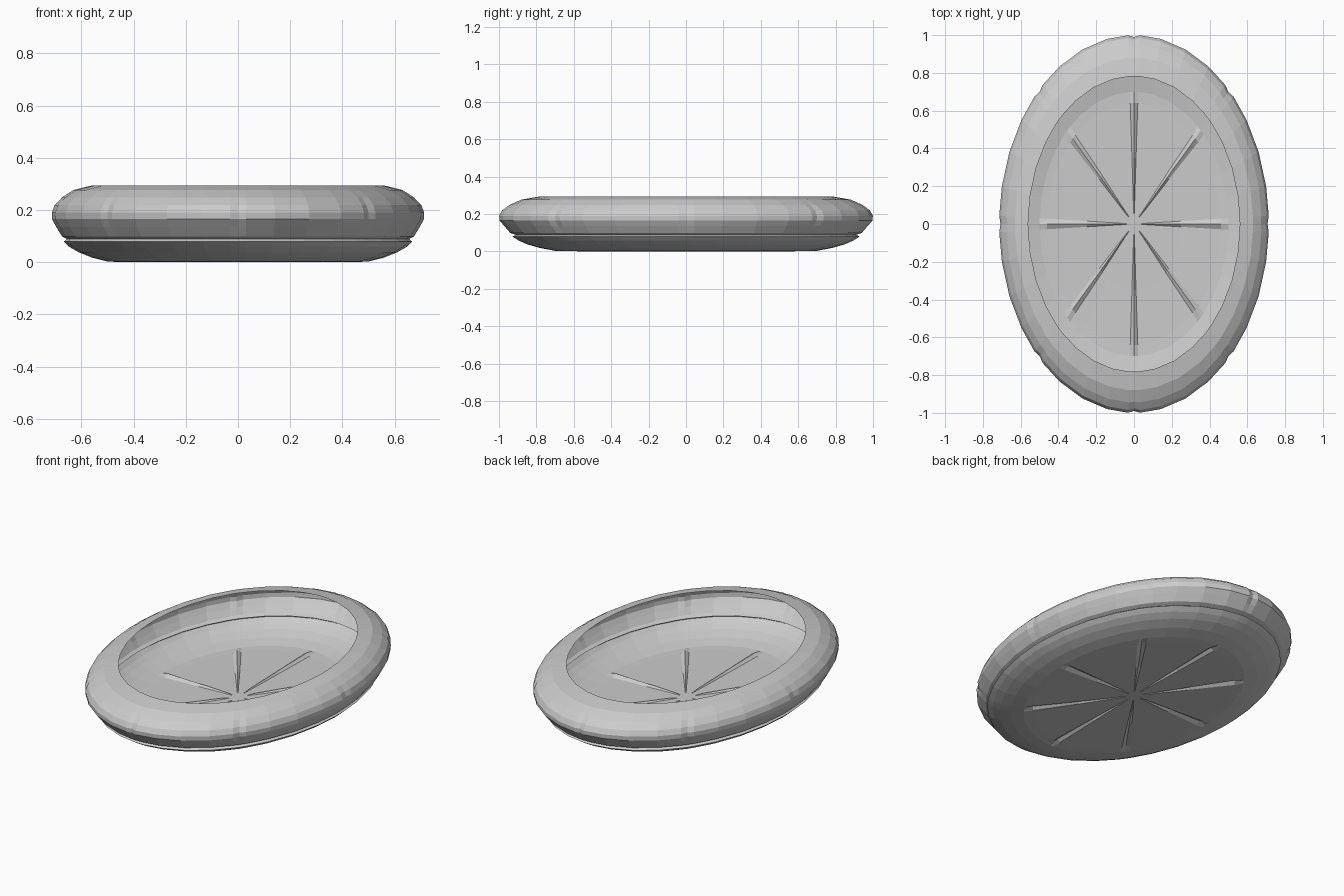
import bpy, bmesh, math

# Angles around the oval: eight stitched creases with narrow columns beside each
ANGLES = [(k * 45 + d, d == 0) for k in range(8)
          for d in (-2.5, 0, 2.5, 11.5, 22.5, 33.5)]


def oval_shell(name, profile, centre=False):
    """Loft oval rings (rx, ry, z, pinch_in, lift); pinch and lift act on creases."""
    bm = bmesh.new()
    rings = []
    for rx, ry, z, pinch, lift in profile:
        ring = []
        for deg, crease in ANGLES:
            a = math.radians(deg)
            s = 1 - pinch if crease else 1
            ring.append(bm.verts.new((rx * s * math.cos(a), ry * s * math.sin(a),
                                      z + (lift if crease else 0))))
        rings.append(ring)
    n = len(ANGLES)
    for lo, hi in zip(rings, rings[1:]):
        for i in range(n):
            j = (i + 1) % n
            bm.faces.new((lo[i], lo[j], hi[j], hi[i]))
    if centre:
        bm.faces.new(rings[0])
    bmesh.ops.recalc_face_normals(bm, faces=bm.faces)
    me = bpy.data.meshes.new(name)
    bm.to_mesh(me)
    bm.free()
    ob = bpy.data.objects.new(name, me)
    bpy.context.collection.objects.link(ob)
    return ob


# Shallow dish floor with radiating raised creases
oval_shell("base_dish", [
    (0.04, 0.055, 0.000, 0, 0.0),
    (0.07, 0.095, 0.000, 0, 0.006),
    (0.25, 0.350, 0.000, 0, 0.011),
    (0.46, 0.640, 0.001, 0, 0.014),
    (0.50, 0.700, 0.003, 0, 0.0),
    (0.56, 0.780, 0.018, 0, 0.0),
    (0.61, 0.850, 0.038, 0, 0.0),
    (0.645, 0.895, 0.058, 0, 0.0),
    (0.668, 0.928, 0.079, 0, 0.0),
    (0.655, 0.912, 0.089, 0, 0.0),
], centre=True)

# Hollow bolster rim, open in the middle, pinched at each crease
oval_shell("bolster_rim", [
    (0.655, 0.912, 0.089, 0, 0),
    (0.674, 0.940, 0.099, 0, 0),
    (0.697, 0.972, 0.135, 0.006, 0),
    (0.713, 0.998, 0.165, 0.010, 0),
    (0.714, 1.000, 0.190, 0.010, 0),
    (0.703, 0.985, 0.219, 0.010, 0),
    (0.675, 0.945, 0.248, 0.005, 0),
    (0.630, 0.880, 0.277, 0, 0),
    (0.560, 0.782, 0.294, 0, 0),
])
